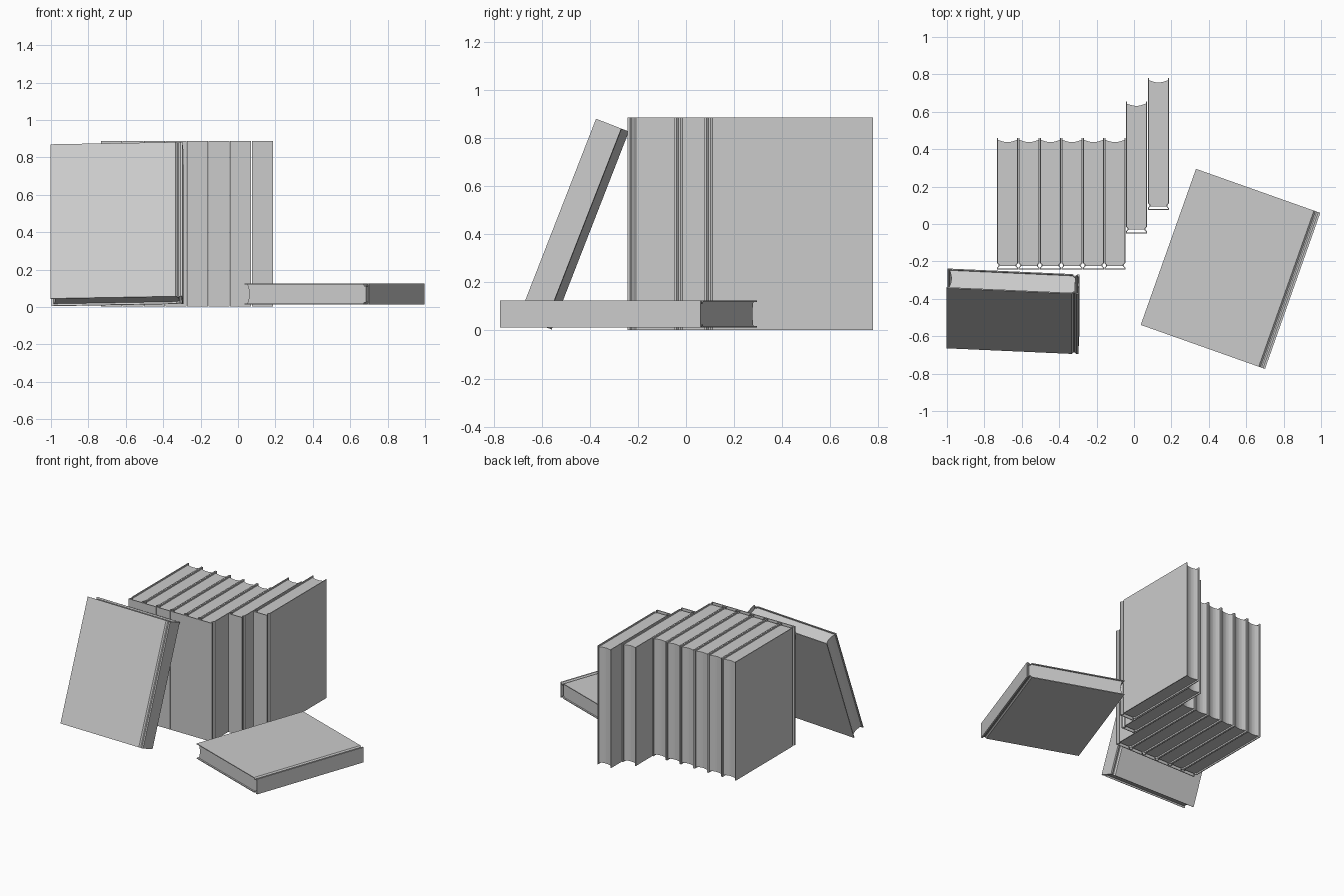
import bpy
import bmesh
from math import radians, cos, pi
from mathutils import Matrix, Vector

cube = bpy.data.objects.get("Cube")
if cube:
    bpy.data.objects.remove(cube, do_unlink=True)

DEPTH, THICK, HEIGHT = 0.705, 0.113, 0.885
BOARD = 0.006      # cover thickness
OVERHANG = 0.011   # cover beyond the pages
GROOVE = 0.009     # hinge groove depth

grey = bpy.data.materials.new("plain grey")
grey.use_nodes = True
colour = (0.6, 0.6, 0.6, 1)
grey.diffuse_color = colour
grey.node_tree.nodes["Principled BSDF"].inputs["Base Color"].default_value = colour


def extrude_profile(name, points, height):
    """Flat-sided solid from a plan outline, centred in z."""
    bm = bmesh.new()
    base = bm.faces.new([bm.verts.new((x, y, -height / 2)) for x, y in points])
    top = bmesh.ops.extrude_face_region(bm, geom=[base])
    verts = [g for g in top["geom"] if isinstance(g, bmesh.types.BMVert)]
    bmesh.ops.translate(bm, verts=verts, vec=(0, 0, height))
    bmesh.ops.recalc_face_normals(bm, faces=bm.faces[:])
    mesh = bpy.data.meshes.new(name)
    bm.to_mesh(mesh)
    bm.free()
    mesh.materials.append(grey)
    return mesh


def mirrored(half):
    return half + [(-x, y) for x, y in reversed(half)]


def side(half_width, spine_y):
    """One cover side from fore-edge to spine, with the hinge groove."""
    front = -DEPTH / 2
    return [(half_width, DEPTH / 2),
            (half_width, front + 0.036),
            (half_width - GROOVE, front + 0.027),
            (half_width - GROOVE, front + 0.020),
            (half_width, front + 0.011),
            (half_width, spine_y)]


# Cover: a folded sheet, open at the fore-edge
outer = mirrored(side(THICK / 2, -DEPTH / 2))
inner = mirrored(side(THICK / 2 - BOARD, -DEPTH / 2 + BOARD))
cover_mesh = extrude_profile("cover", outer + inner[::-1], HEIGHT)

# Pages: hollow fore-edge, narrowed beside the hinge
w = THICK / 2 - BOARD
fore, back = DEPTH / 2 - OVERHANG, -DEPTH / 2 + 0.02
steps = 8
pages = []
for i in range(steps + 1):
    u = -1 + 2 * i / steps
    pages.append((u * w, fore - 0.012 * cos(u * pi / 2)))
pages += [(w, back + 0.016), (w - GROOVE, back + 0.007), (w - GROOVE, back),
          (GROOVE - w, back), (GROOVE - w, back + 0.007), (-w, back + 0.016)]
pages_mesh = extrude_profile("pages", pages, HEIGHT - 2 * OVERHANG)


def add_book(name, location, rotation=Matrix.Identity(4)):
    for part, mesh in (("cover", cover_mesh), ("pages", pages_mesh)):
        obj = bpy.data.objects.new(f"{name}_{part}", mesh)
        obj.matrix_world = Matrix.Translation(Vector(location)) @ rotation
        bpy.context.collection.objects.link(obj)


def turn(degrees, axis):
    return Matrix.Rotation(radians(degrees), 4, axis)


# Standing row: six flush, two pushed back
for i, y in enumerate([0.108] * 6 + [0.302, 0.427]):
    x = -0.676 + 0.1148 * i + (0.003 if i == 7 else 0)
    add_book(f"standing_book_{i + 1}", (x, y, HEIGHT / 2 + 0.003))

# Book leaning against the row
add_book("leaning_book", (-0.647, -0.467, 0.443),
         turn(-21.3, 'X') @ turn(90 - 2.75, 'Z'))

# Book lying flat
add_book("lying_book", (0.516, -0.24, 0.069),
         turn(-19.5, 'Z') @ turn(90, 'X') @ turn(90, 'Z'))
